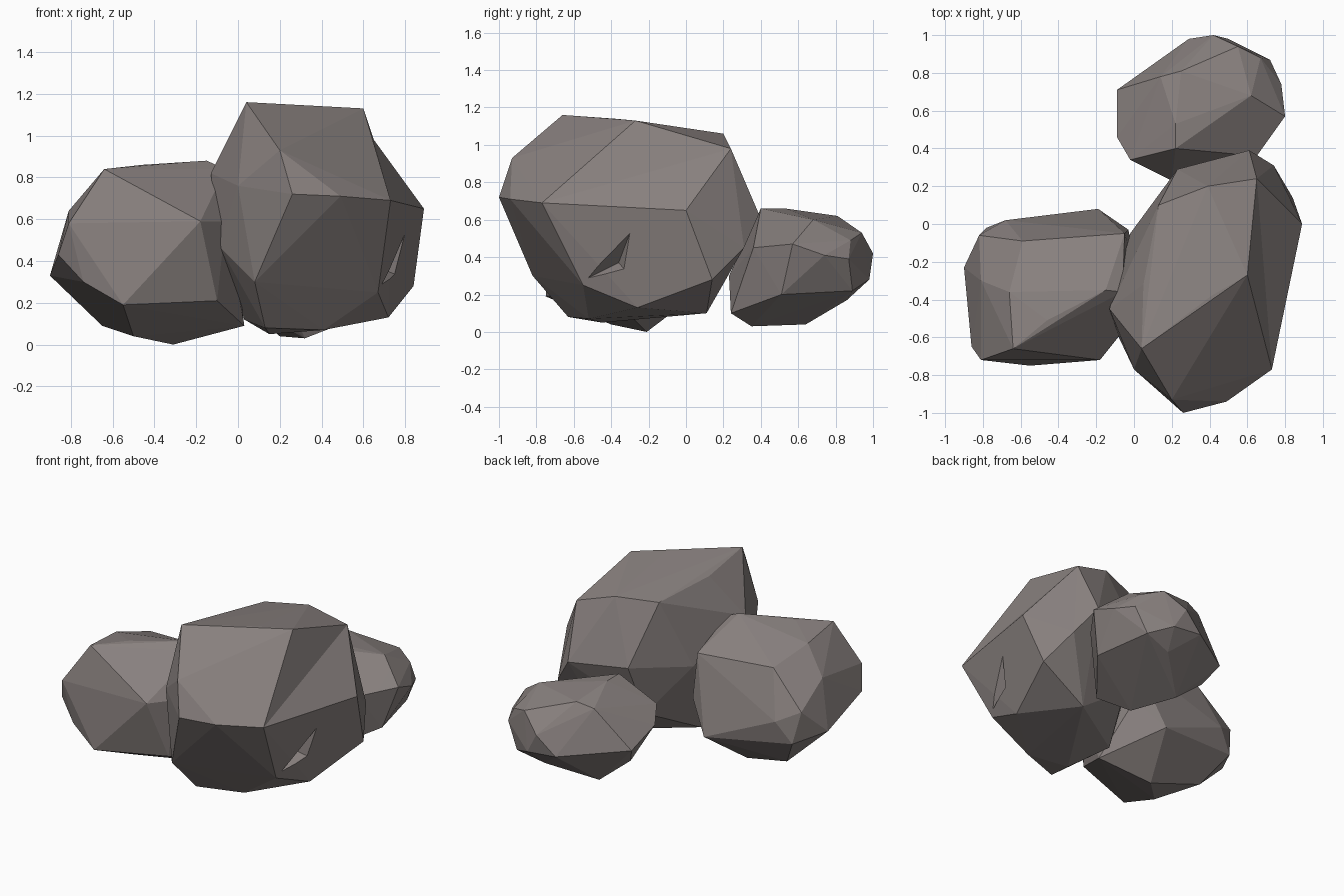
import bpy
import bmesh
from math import radians
from mathutils import Vector

# Remove the default cube only
default_cube = bpy.data.objects.get("Cube")
if default_cube:
    bpy.data.objects.remove(default_cube, do_unlink=True)

# One warm grey stone colour
stone = bpy.data.materials.new("warm_grey_stone")
stone.use_nodes = True
stone_colour = (.25, .22, .212, 1)
stone.diffuse_color = stone_colour
shader = stone.node_tree.nodes["Principled BSDF"]
shader.inputs["Base Color"].default_value = stone_colour
shader.inputs["Roughness"].default_value = .9


def hull_object(name, corners):
    """Wrap a faceted convex skin around a few corner points."""
    bm = bmesh.new()
    for corner in corners:
        bm.verts.new(corner)
    hull = bmesh.ops.convex_hull(bm, input=bm.verts[:])
    leftovers = set(hull["geom_interior"]) | set(hull["geom_unused"])
    loose = [item for item in leftovers if isinstance(item, bmesh.types.BMVert)]
    bmesh.ops.delete(bm, geom=loose, context="VERTS")
    bmesh.ops.recalc_face_normals(bm, faces=bm.faces[:])
    mesh = bpy.data.meshes.new(name)
    bm.to_mesh(mesh)
    bm.free()
    obj = bpy.data.objects.new(name, mesh)
    bpy.context.collection.objects.link(obj)
    obj.data.materials.append(stone)
    return obj


def boulder(name, crown, waist, base):
    """A chiselled boulder given by its crown, waist and base corners."""
    return hull_object(name, crown + waist + base)


def fold(target, start, end):
    """Turn the ridge between two corners into a shallow valley."""
    bm = bmesh.new()
    bm.from_mesh(target.data)
    middle = (Vector(start) + Vector(end)) / 2
    ridge = min(bm.edges, key=lambda edge: (
        (edge.verts[0].co + edge.verts[1].co) / 2 - middle).length)
    bmesh.ops.rotate_edges(bm, edges=[ridge], use_ccw=False)
    bm.to_mesh(target.data)
    bm.free()


def chip(target, name, corners):
    """Knock a thin angular chip out of a boulder."""
    cutter = hull_object(name, corners)
    cutter.hide_render = True
    cutter.hide_set(True)
    cutter.display_type = "WIRE"
    cut = target.modifiers.new(name, "BOOLEAN")
    cut.operation = "DIFFERENCE"
    cut.solver = "EXACT"
    cut.object = cutter


# Tall boulder on the left
large_boulder = boulder(
    "large_boulder",
    crown=[(.04, -.66, 1.16), (.41, -.38, 1.14), (.6, -.27, 1.13),
           (.65, .24, .98), (.39, .2, 1.06), (.13, .1, 1.05),
           (.05, -.32, 1.09), (.2, -.93, .93)],
    waist=[(.26, -1, .72), (.49, -.94, .71), (.73, -.77, .69),
           (.89, 0, .65), (0, -.77, .76), (-.13, -.45, .82),
           (-.09, -.58, .47), (-.02, -.05, .6), (.23, .29, .65),
           (.61, .39, .63), (.74, .31, .45)],
    base=[(.08, -.82, .3), (.84, .14, .28), (.72, -.26, .13),
          (.67, -.55, .25), (.41, -.52, .07), (.13, -.63, .08),
          (.15, -.45, .05), (.03, -.2, .12), (.5, .11, .1),
          (.2, .15, .3)],
)
fold(large_boulder, (.6, -.27, 1.13), (.89, 0, .65))
chip(large_boulder, "side_chip_cutter",
     [(.84, -.28, .58), (.7, -.62, .24), (.84, -.3, .3), (.67, -.36, .37)])

# Middle boulder on the right
medium_boulder = boulder(
    "medium_boulder",
    crown=[(-.64, -.66, .84), (-.46, -.51, .86), (-.15, -.35, .88),
           (-.06, -.36, .84), (-.66, -.36, .81), (-.59, -.09, .73),
           (-.05, -.05, .7)],
    waist=[(-.18, -.72, .59), (-.06, -.57, .59), (-.81, -.72, .58),
           (-.86, -.65, .43), (-.9, -.23, .33), (-.81, -.3, .64),
           (-.82, -.06, .5), (-.68, .02, .43), (-.78, -.02, .29),
           (-.03, -.03, .4)],
    base=[(-.55, -.75, .19), (-.74, -.7, .3), (-.1, -.6, .21),
          (-.31, -.21, 0), (-.65, -.15, .09), (-.5, -.4, .04),
          (.03, -.3, .09), (-.19, .08, .22)],
)

# Small boulder at the back
small_boulder = boulder(
    "small_boulder",
    crown=[(.22, .4, .66), (.22, .53, .66), (.25, .81, .62),
           (.14, .78, .59), (.62, .68, .6), (.55, .94, .53)],
    waist=[(.42, 1, .42), (.29, .98, .3), (.72, .87, .39),
           (.67, .88, .49), (.8, .57, .47), (.78, .74, .41),
           (.65, .36, .45), (.2, .23, .3), (-.09, .71, .34),
           (-.09, .46, .42), (-.02, .34, .5)],
    base=[(.72, .51, .2), (.5, .24, .1), (.32, .35, .03),
          (.2, .64, .04), (-.02, .62, .22), (.45, .86, .17),
          (.64, .89, .22), (.5, .98, .28)],
)

# Keep every facet crisp
for rock in (large_boulder, medium_boulder, small_boulder):
    bpy.ops.object.select_all(action="DESELECT")
    rock.select_set(True)
    bpy.context.view_layer.objects.active = rock
    bpy.ops.object.shade_smooth_by_angle(angle=radians(1))
